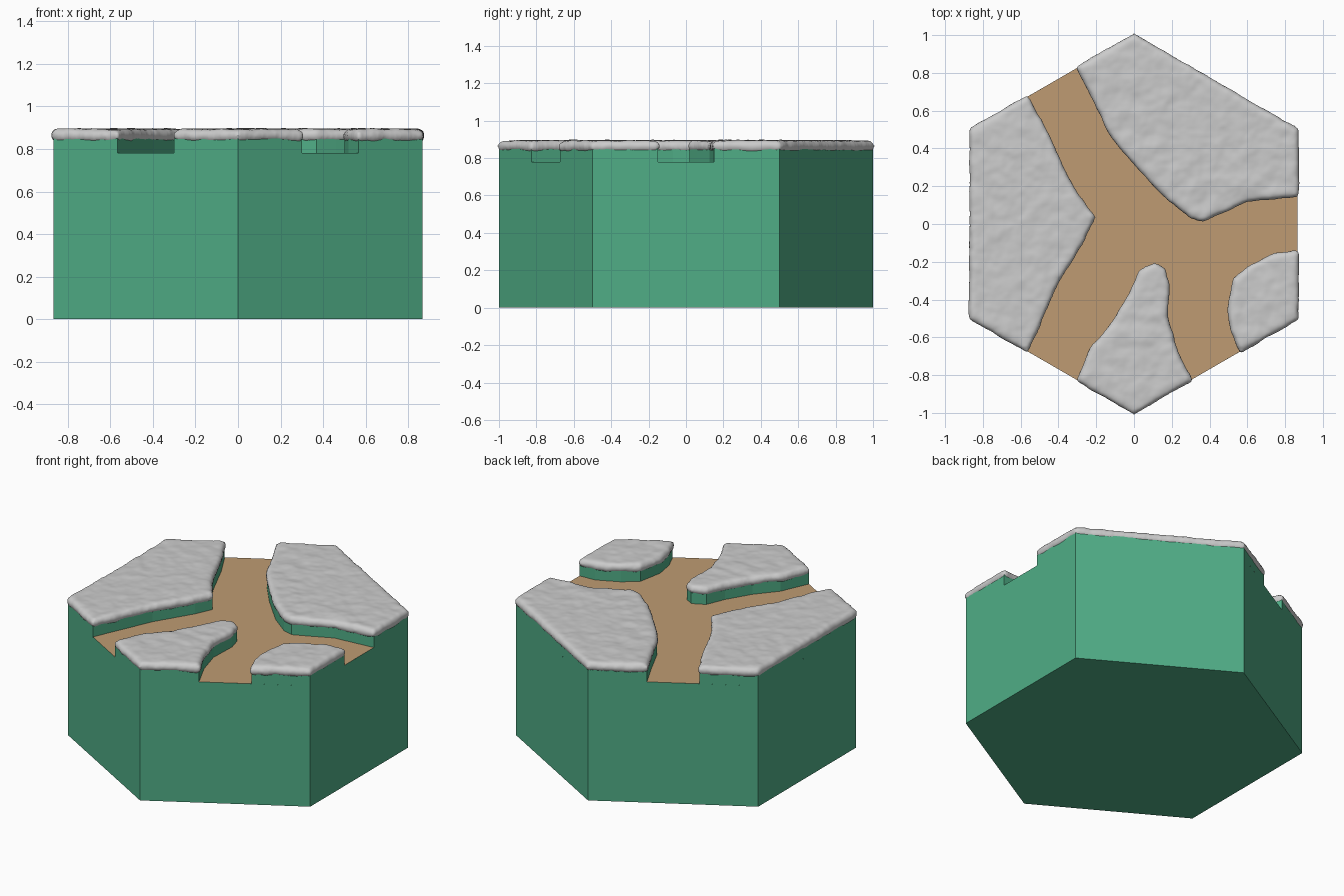
import bpy, bmesh, math
from mathutils import Vector

if "Cube" in bpy.data.objects:
    bpy.data.objects.remove(bpy.data.objects["Cube"])

ROAD_Z, BANK_Z = 0.78, 0.85
SNOW_Z, SNOW_R = 0.862, 0.031

# Each bank: hexagon corners (ccw), then the road-side edge
BANKS = {
    "back_right": ([(.866, .5), (0, 1)],
                   [(-.30, .827), (-.22, .67), (-.13, .48), (0, .32), (.17, .14), (.30, .04),
                    (.37, .02), (.46, .06), (.60, .125), (.866, .15)]),
    "left": ([(-.866, .5), (-.866, -.5)],
             [(-.566, -.673), (-.48, -.48), (-.40, -.30), (-.26, -.07), (-.21, .04),
              (-.30, .15), (-.37, .28), (-.47, .50), (-.566, .673)]),
    "front": ([(0, -1)],
              [(.30, -.827), (.22, -.66), (.175, -.50), (.182, -.32), (.16, -.24), (.11, -.21),
               (.03, -.25), (-.02, -.37), (-.11, -.52), (-.22, -.65), (-.30, -.827)]),
    "front_right": ([(.866, -.5)],
                    [(.866, -.15), (.76, -.155), (.62, -.22), (.53, -.29), (.50, -.45),
                     (.52, -.57), (.566, -.673)]),
}


def material(name, rgb):
    m = bpy.data.materials.new(name)
    m.diffuse_color = (*rgb, 1)
    m.use_nodes = True
    m.node_tree.nodes["Principled BSDF"].inputs["Base Color"].default_value = m.diffuse_color
    return m


def make_object(name, bm, mat=None):
    me = bpy.data.meshes.new(name)
    bm.to_mesh(me)
    bm.free()
    ob = bpy.data.objects.new(name, me)
    bpy.context.collection.objects.link(ob)
    if mat:
        me.materials.append(mat)
    return ob


def ring(bm, pts, z):
    return [bm.verts.new((x, y, z)) for x, y in pts]


def bridge(bm, a, b):
    n = len(a)
    for i in range(n):
        j = (i + 1) % n
        bm.faces.new((a[i], a[j], b[j], b[i]))


def offset(pts, d):
    # mitred outward offset of a ccw outline
    out = []
    for i, p in enumerate(pts):
        p, a, b = Vector(p), Vector(pts[i - 1]), Vector(pts[(i + 1) % len(pts)])
        e1, e2 = (p - a).normalized(), (b - p).normalized()
        n1, n2 = Vector((e1.y, -e1.x)), Vector((e2.y, -e2.x))
        out.append(tuple(p + (n1 + n2) * d / (1 + n1.dot(n2))))
    return out


green = material("green", (0.08, 0.42, 0.24))
tan = material("tan", (0.52, 0.33, 0.17))

# Hexagonal body, open under the road and banks
hexagon = [(math.sin(-k * math.pi / 3), math.cos(k * math.pi / 3)) for k in range(6)]
bm = bmesh.new()
low, high = ring(bm, hexagon, 0), ring(bm, hexagon, ROAD_Z)
bridge(bm, low, high)
bm.faces.new(low[::-1])
# Raised banks beside the road
for corners, edge in BANKS.values():
    a, b = ring(bm, corners + edge, ROAD_Z), ring(bm, corners + edge, BANK_Z)
    bridge(bm, a, b)
    bm.faces.new(b)
make_object("hex_base", bm, green)

# Sunken road fills the space between the banks
bm = bmesh.new()
bm.faces.new(ring(bm, [p for _, edge in BANKS.values() for p in edge[::-1]], ROAD_Z))
make_object("road", bm, tan)

# Rounded, slightly lumpy caps on the banks
lumps = bpy.data.textures.new("lumps", 'CLOUDS')
lumps.noise_scale = 0.09
for name, (corners, edge) in BANKS.items():
    outline = corners + edge
    bm = bmesh.new()
    rings = []
    for k in range(7):
        t = math.pi * (k / 6 - 0.5)
        rings.append(ring(bm, offset(outline, 0.008 + SNOW_R * (math.cos(t) - 1)),
                          SNOW_Z + SNOW_R * math.sin(t)))
    for a, b in zip(rings, rings[1:]):
        bridge(bm, a, b)
    bm.faces.new(rings[0][::-1])
    bm.faces.new(rings[-1])
    cap = make_object(name + "_cap", bm)
    m = cap.modifiers.new("remesh", 'REMESH')
    m.mode, m.voxel_size, m.use_smooth_shade = 'VOXEL', 0.012, True
    m = cap.modifiers.new("smooth", 'SMOOTH')
    m.factor, m.iterations = 0.5, 3
    m = cap.modifiers.new("lumps", 'DISPLACE')
    m.texture, m.strength, m.mid_level = lumps, 0.014, 0.45
